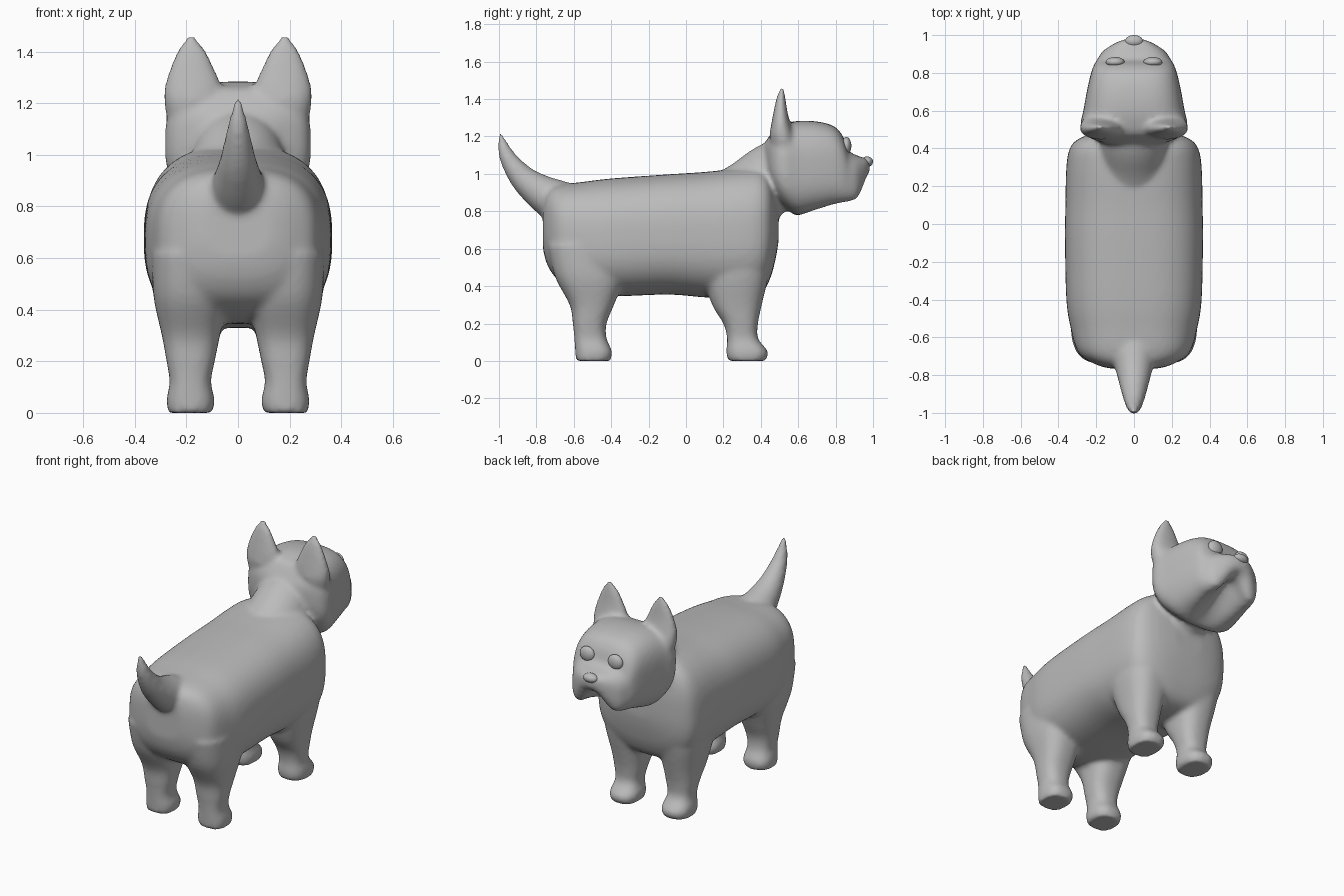
import bpy, bmesh, math
from mathutils import Vector

if "Cube" in bpy.data.objects:
    bpy.data.objects.remove(bpy.data.objects["Cube"])

fur = bpy.data.materials.new("light_grey")
fur.diffuse_color = (0.5, 0.5, 0.5, 1)
fur.use_nodes = True
fur.node_tree.nodes["Principled BSDF"].inputs["Base Color"].default_value = fur.diffuse_color
N = 96


def resample(rows, steps=5):
    """Smooth curve through the rows of section measurements."""
    out = []
    for i in range(len(rows) - 1):
        p0, p1 = rows[max(i - 1, 0)], rows[i]
        p2, p3 = rows[i + 1], rows[min(i + 2, len(rows) - 1)]
        for s in range(steps):
            t = s / steps
            out.append([0.5 * (2 * b + (c - a) * t + (2 * a - 5 * b + 4 * c - d) * t * t
                               + (3 * b - a - 3 * c + d) * t ** 3)
                        for a, b, c, d in zip(p0, p1, p2, p3)])
    return out + [list(rows[-1])]


def loft(bm, sections, power):
    """Skin superellipse sections (centre, second axis, half width, half height)."""
    rings = []
    for c, v, a, b in sections:
        ring = []
        for k in range(N):
            ang = 2 * math.pi * k / N
            co, si = math.cos(ang), math.sin(ang)
            x = a * math.copysign(abs(co) ** (2 / power), co)
            h = b * math.copysign(abs(si) ** (2 / power), si)
            ring.append(bm.verts.new(Vector(c) + Vector((x, 0, 0)) + Vector(v) * h))
        rings.append(ring)
    for r, q in zip(rings, rings[1:]):
        for k in range(N):
            bm.faces.new((r[k], r[(k + 1) % N], q[(k + 1) % N], q[k]))
    bm.faces.new(rings[0])
    bm.faces.new(rings[-1])
    return [v for r in rings for v in r]


def along_y(bm, rows, power):
    # rows: y, bottom z, top z, half width
    return loft(bm, [((0, y, (b + t) / 2), (0, 0, 1), w, (t - b) / 2)
                     for y, b, t, w in resample(rows)], power)


def along_z(bm, rows, power, side):
    # rows: z, back y, front y, inner x, outer x
    loft(bm, [((side * (i + o) / 2, (b + f) / 2, z), (0, 1, 0), (o - i) / 2, (f - b) / 2)
              for z, b, f, i, o in resample(rows)], power)


def tube(bm, rows):
    # rows: y, z, radius
    rows = resample(rows)
    secs = []
    for i, (y, z, r) in enumerate(rows):
        p, q = rows[max(i - 1, 0)], rows[min(i + 1, len(rows) - 1)]
        d = Vector((0, q[0] - p[0], q[1] - p[1])).normalized()
        secs.append(((0, y, z), (0, -d.z, d.y), r, r))
    loft(bm, secs, 2)


bm = bmesh.new()

# Torso
along_y(bm, [(-.765, .6, .85, .13), (-.74, .51, .91, .21), (-.68, .43, .94, .295),
             (-.55, .36, .957, .335), (-.4, .345, .975, .358), (-.1, .355, .997, .365),
             (.1, .34, 1.01, .363), (.3, .33, 1.03, .358), (.4, .36, 1.03, .34),
             (.45, .44, .99, .295), (.48, .55, .9, .21), (.495, .64, .82, .1)], 2.7)

# Neck and tail
tube(bm, [(.22, .8, .2), (.36, .9, .19), (.47, .99, .18), (.6, 1.06, .16)])
tube(bm, [(-.66, .84, .12), (-.74, .88, .105), (-.81, .925, .087), (-.875, .98, .07),
          (-.94, 1.065, .05), (-.975, 1.14, .033), (-.993, 1.22, .01)])

# Head, with a groove under the muzzle that splits the two jowls
head = along_y(bm, [(.42, 1.02, 1.16, .13), (.45, .95, 1.21, .22), (.48, .88, 1.25, .265),
                    (.53, .82, 1.27, .283), (.6, .775, 1.283, .268), (.7, .79, 1.28, .25),
                    (.79, .81, 1.255, .23), (.84, .815, 1.2, .213), (.87, .82, 1.125, .195),
                    (.91, .825, 1.1, .17), (.94, .87, 1.09, .13), (.965, .95, 1.08, .085),
                    (.982, 1.02, 1.065, .035)], 3)
for v in head:
    if v.co.z < 1.0:
        fade = min(max((v.co.y - .6) / .25, 0), 1)
        v.co.z += (1.0 - v.co.z) * .8 * fade * math.exp(-(v.co.x / .09) ** 2)

# Ears and legs, mirrored left and right
for s in (-1, 1):
    along_z(bm, [(1.1, .47, .6, .09, .27), (1.2, .448, .58, .07, .285),
                 (1.26, .455, .56, .062, .285), (1.33, .468, .543, .09, .266),
                 (1.4, .483, .532, .122, .237), (1.445, .498, .526, .155, .207),
                 (1.468, .51, .522, .174, .188)], 2.2, s)
    along_z(bm, [(.0, .225, .425, .1, .27), (.05, .215, .438, .09, .277),
                 (.12, .22, .385, .105, .265), (.2, .2, .385, .09, .277),
                 (.3, .14, .405, .07, .295), (.45, .1, .44, .04, .327),
                 (.62, .12, .465, .03, .345)], 2.5, s)
    along_z(bm, [(.0, -.588, -.405, .1, .27), (.05, -.592, -.395, .09, .277),
                 (.12, -.597, -.425, .105, .265), (.2, -.605, -.425, .09, .277),
                 (.3, -.622, -.385, .07, .295), (.45, -.7, -.33, .04, .327),
                 (.62, -.74, -.32, .03, .335)], 2.5, s)

bmesh.ops.recalc_face_normals(bm, faces=bm.faces)
mesh = bpy.data.meshes.new("dog_body")
bm.to_mesh(mesh)
bm.free()
mesh.materials.append(fur)
body = bpy.data.objects.new("dog_body", mesh)
bpy.context.collection.objects.link(body)

# Fuse the parts into one soft skin
skin = body.modifiers.new("fuse", 'REMESH')
skin.mode = 'VOXEL'
skin.voxel_size = .014
skin.use_smooth_shade = True
soft = body.modifiers.new("soften", 'SMOOTH')
soft.factor = .5
soft.iterations = 8


# Eyes and nose
def ball(name, loc, size):
    bpy.ops.mesh.primitive_uv_sphere_add(segments=24, ring_count=16, radius=1, location=loc)
    o = bpy.context.object
    o.name = name
    o.scale = size
    o.data.materials.append(fur)
    bpy.ops.object.shade_smooth()


for s, side in ((-1, "left"), (1, "right")):
    ball(side + "_eye", (s * .1, .857, 1.15), (.05, .027, .047))
ball("nose", (0, .968, 1.065), (.048, .032, .028))
